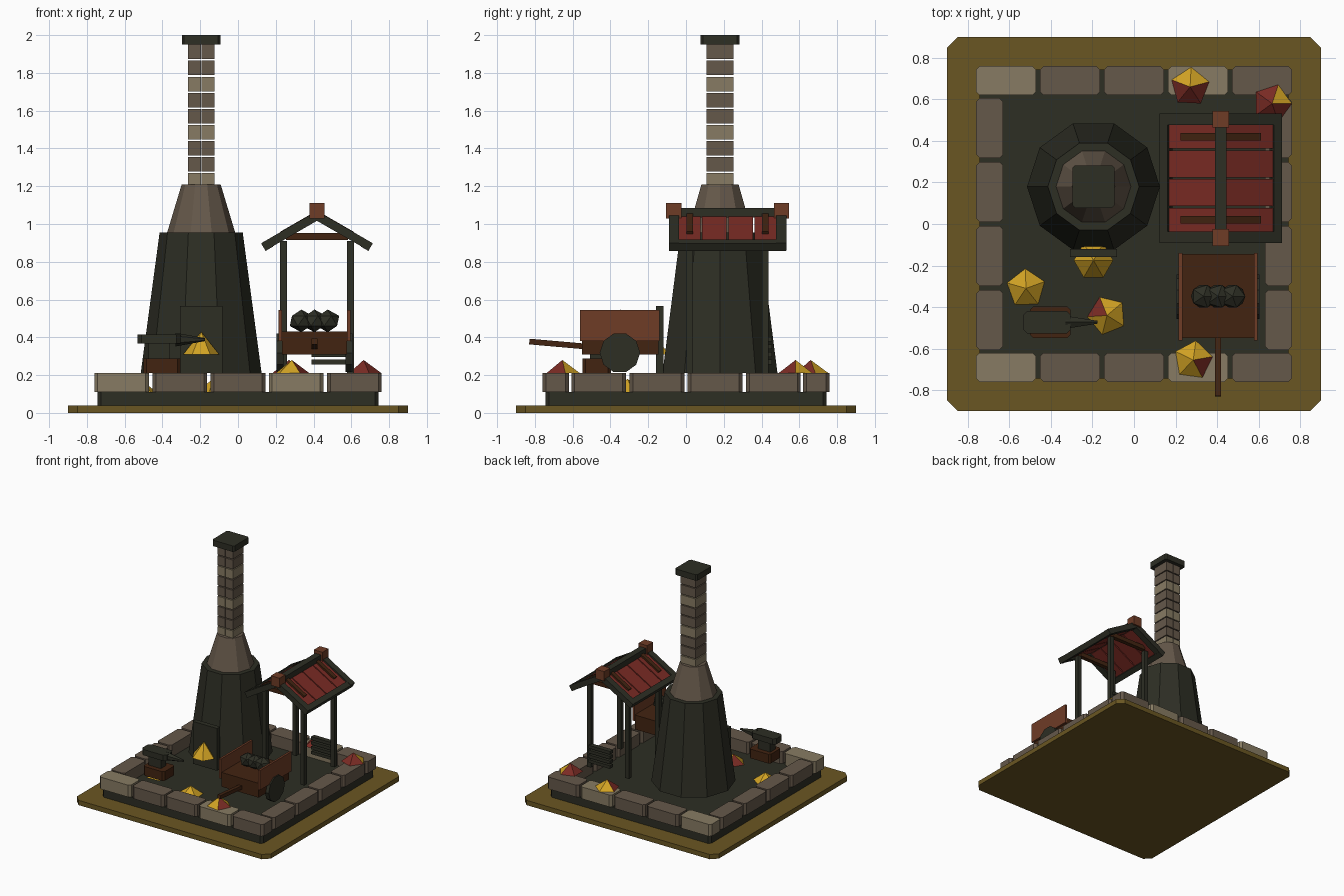
import bpy, bmesh, math
from mathutils import Matrix, Vector

if "Cube" in bpy.data.objects:
    bpy.data.objects.remove(bpy.data.objects["Cube"])


def mat(name, r, g, b):
    m = bpy.data.materials.new(name)
    m.diffuse_color = [(c / 255 / 12.92 if c < 10 else ((c / 255 + 0.055) / 1.055) ** 2.4)
                       for c in (r, g, b)] + [1]
    m.use_nodes = True
    m.node_tree.nodes["Principled BSDF"].inputs["Base Color"].default_value = m.diffuse_color
    return m


EARTH = mat("olive earth", 106, 86, 34)
IRON = mat("dark iron", 45, 46, 36)
STONE = mat("brown stone", 101, 88, 74)
PALE = mat("pale stone", 135, 123, 99)
RED = mat("roof red", 122, 43, 36)
WOOD = mat("light wood", 110, 60, 38)
DARKWOOD = mat("dark wood", 66, 36, 17)
GOLD = mat("gold", 210, 163, 36)


def finish(name, bm, mats, M):
    bmesh.ops.recalc_face_normals(bm, faces=bm.faces)
    bm.transform(M)
    me = bpy.data.meshes.new(name)
    bm.to_mesh(me)
    bm.free()
    for m in mats:
        me.materials.append(m)
    ob = bpy.data.objects.new(name, me)
    bpy.context.collection.objects.link(ob)
    return ob


def box(name, c, size, m, rot_y=0.0, rot_x=0.0, bevel=0.0):
    """Box by centre and size; bevel chamfers the upright edges."""
    bm = bmesh.new()
    bmesh.ops.create_cube(bm, size=1, matrix=Matrix.Diagonal((*size, 1)))
    if bevel:
        up = [e for e in bm.edges
              if abs((e.verts[0].co - e.verts[1].co).z) > size[2] * 0.9]
        bmesh.ops.bevel(bm, geom=up, offset=bevel, segments=1, affect='EDGES')
    M = (Matrix.Translation(c) @ Matrix.Rotation(rot_y, 4, 'Y')
         @ Matrix.Rotation(rot_x, 4, 'X'))
    return finish(name, bm, [m], M)


def span(name, x, y, z, m, **kw):
    """Box by its min/max ranges."""
    r = (x, y, z)
    return box(name, [(a + b) / 2 for a, b in r], [b - a for a, b in r], m, **kw)


def turned(name, c, rings, n, mats, phase=0.0, rot=None, rule=None):
    """Closed n-sided stack of rings (height, radius)."""
    bm = bmesh.new()
    loops = []
    for z, r in rings:
        loops.append([bm.verts.new((r * math.cos(phase + math.tau * i / n),
                                    r * math.sin(phase + math.tau * i / n), z))
                      for i in range(n)] if r else [bm.verts.new((0, 0, z))])
    for a, b in zip(loops, loops[1:]):
        for i in range(n):
            j = (i + 1) % n
            bm.faces.new((a[i], a[j], b[0]) if len(b) == 1 else (a[i], a[j], b[j], b[i]))
    for l in (loops[0], loops[-1]):
        if len(l) > 1:
            bm.faces.new(l)
    if rule:
        for f in bm.faces:
            p = f.calc_center_median()
            f.material_index = int(rule(math.degrees(math.atan2(p.y, p.x)) % 360))
    return finish(name, bm, mats, Matrix.Translation(c) @ (rot or Matrix()))


# Ground plate and slab
span("ground_plate", (-.9, .9), (-.9, .9), (0, .04), EARTH, bevel=.05)
span("foundation_slab", (-.745, .745), (-.745, .745), (.04, .11), IRON, bevel=.02)

# Border stones
P = .308
for i in range(5):
    for tag, y in (("front", -.69), ("back", .69)):
        box(f"{tag}_stone_{i}", ((i - 2) * P, y, .16), (.29, .14, .1),
            PALE if i % 3 == 0 else STONE, bevel=.018)
for i in range(4):
    for tag, x in (("left", -.695), ("right", .695)):
        box(f"{tag}_stone_{i}", (x, (i - 1.5) * P, .16), (.13, .29, .1), STONE, bevel=.018)

# Furnace, hood, door and fire
FX, FY = -.195, .18
turned("furnace_body", (FX, FY, 0), [(.21, .32), (.955, .22)], 10, [IRON])
turned("furnace_hood", (FX, FY, 0), [(.955, .18), (1.21, .103)], 10, [STONE])
span("furnace_door", (-.308, -.082), (-.16, -.12), (.21, .565), IRON)
turned("furnace_fire", (FX, -.175, .31), [(0, .095), (.12, 0)], 6, [GOLD])

# Chimney: split brick courses and cap
for i in range(9):
    for s in (-1, 1):
        box(f"chimney_brick_{i}_{'left' if s < 0 else 'right'}",
            (FX + s * .0365, FY, 1.231 + i * .085), (.069, .144, .077),
            STONE if i % 3 else PALE)
span("chimney_cap", (FX - .102, FX + .102), (FY - .102, FY + .102), (1.95, 2), IRON, bevel=.012)

# Shelter posts, ties and ridge
SX, SY, A = .418, .22, math.radians(30)
for sy in (-1, 1):
    y = SY + sy * .2
    for sx in (-1, 1):
        box("shelter_post", (SX + sx * .177, y, .56), (.036, .036, .70), IRON)
    box("shelter_tie_beam", (SX, y, .934), (.33, .036, .036), DARKWOOD)
    box("ridge_end_block", (SX, SY + sy * .285, 1.07), (.08, .08, .08), WOOD)
box("ridge_beam", (SX, SY, 1.06), (.054, .62, .05), IRON)

# Roof slopes
for s in (-1, 1):
    for sy in (-1, 1):
        box("gable_rafter", (SX + s * .14, SY + sy * .284, .962), (.33, .054, .045), IRON, s * A)
        box("roof_batten", (SX + s * .1, SY + sy * .2, .996), (.2, .036, .03), DARKWOOD, s * A)
    box("eave_beam", (SX + s * .264, SY, .888), (.045, .62, .045), IRON, s * A)
    for k in range(4):
        box("roof_panel", (SX + s * .14, SY + (k - 1.5) * .139, .962), (.3, .13, .02), RED, s * A)

# Slatted rack between the back posts
for k in range(4):
    box("rack_slat", (.488, .435, .27 + k * .04), (.2, .04, .026), IRON)

# Cart
CX = .405
span("cart_bed", (CX - .172, CX + .172), (-.55, -.145), (.31, .43), DARKWOOD)
for s in (-1, 1):
    box("cart_side", (CX + s * .181, -.35, .463), (.018, .42, .164), WOOD)
    turned("cart_wheel", (CX + s * .182, -.35, .318), [(-.018, .107), (.018, .107)], 10,
           [IRON], math.pi / 10, Matrix.Rotation(math.pi / 2, 4, 'Y'))
box("cart_handle", (CX, -.685, .365), (.03, .29, .03), DARKWOOD, rot_x=math.radians(-5))
for k in (-1, 0, 1):
    bm = bmesh.new()
    bmesh.ops.create_icosphere(bm, subdivisions=1, radius=1)
    finish("coal_lump", bm, [IRON], Matrix.Translation((CX + k * .07, -.348, .487))
           @ Matrix.Diagonal((.068, .064, .06, 1)))

# Anvil on its block
AY = -.473
span("anvil_block", (-.5, -.305), (AY - .075, AY + .075), (.21, .287), DARKWOOD, bevel=.015)
span("anvil_neck", (-.475, -.36), (AY - .035, AY + .035), (.287, .37), IRON)
span("anvil_top", (-.532, -.305), (AY - .055, AY + .055), (.368, .416), IRON, bevel=.02)
turned("anvil_horn", (-.33, AY, .388), [(0, .036), (.155, .008)], 6, [IRON], 0,
       Matrix.Rotation(math.pi / 2, 4, 'Y'))

# Ore piles: five-sided heaps, red faces chosen by direction
piles = [(-.52, -.31, .11, 20, lambda a: False),
         (-.13, -.44, .11, 40, lambda a: 110 < a < 180),
         (.285, -.655, .21, 10, lambda a: a > 290),
         (.27, .66, .21, 15, lambda a: a > 170),
         (.665, .58, .21, 0, lambda a: a > 60)]
for x, y, z, ph, rule in piles:
    turned("ore_pile", (x, y, z), [(0, .095), (.07, 0)], 5, [GOLD, RED],
           math.radians(ph), rule=rule)
